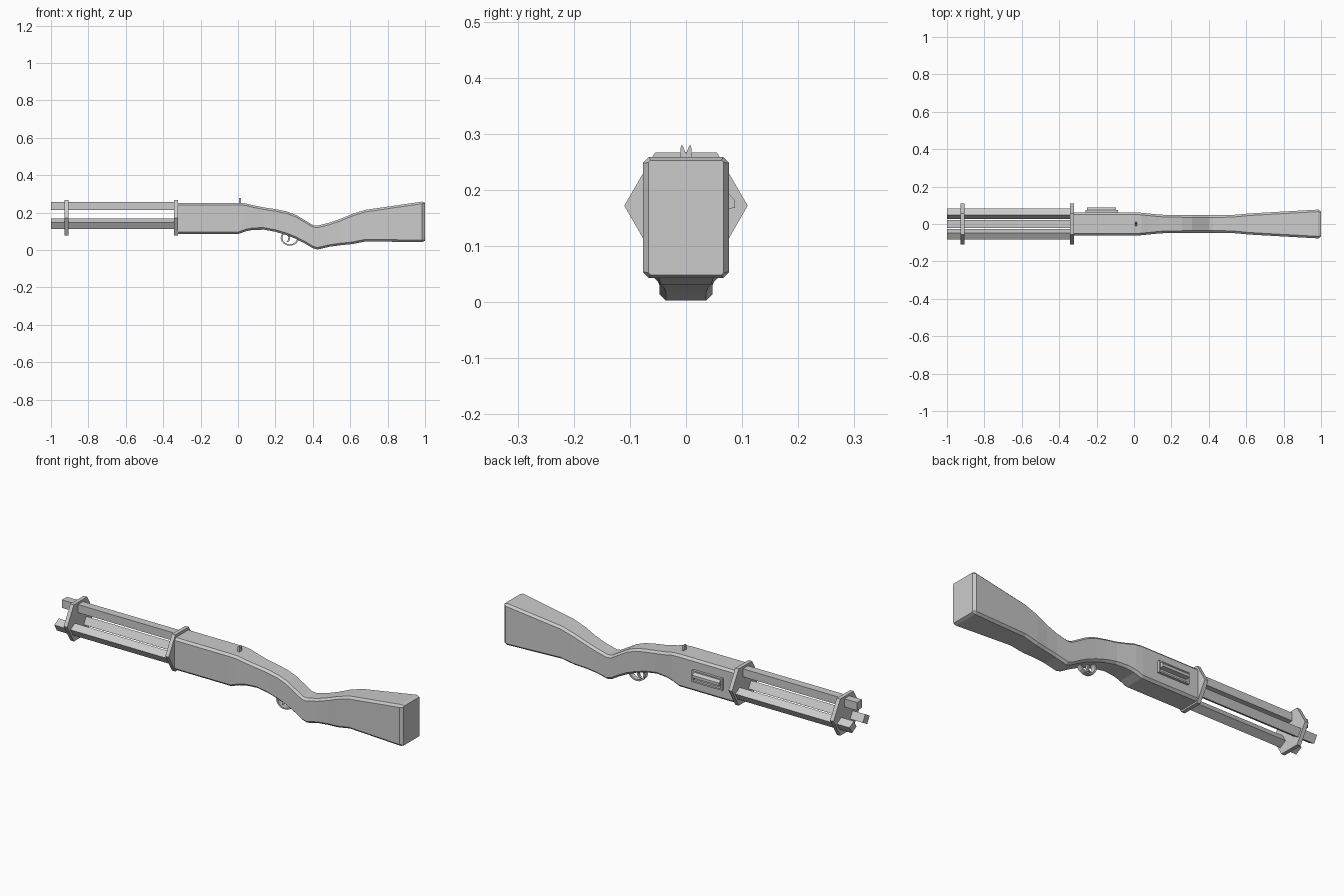
import bpy, bmesh
from math import cos, sin, pi, radians

if "Cube" in bpy.data.objects:
    bpy.data.objects.remove(bpy.data.objects["Cube"])


def make(name, verts, faces):
    me = bpy.data.meshes.new(name)
    me.from_pydata(verts, [], faces)
    bm = bmesh.new()
    bm.from_mesh(me)
    bmesh.ops.recalc_face_normals(bm, faces=bm.faces)
    bm.to_mesh(me)
    bm.free()
    ob = bpy.data.objects.new(name, me)
    bpy.context.collection.objects.link(ob)
    return ob


def loft(name, rings, closed=False):
    """Skin equal-length rings; cap the ends unless closed."""
    n, m = len(rings[0]), len(rings)
    verts = [p for r in rings for p in r]
    faces = [(i * n + j, i * n + (j + 1) % n,
              (i + 1) % m * n + (j + 1) % n, (i + 1) % m * n + j)
             for i in range(m if closed else m - 1) for j in range(n)]
    if not closed:
        faces += [tuple(range(n)), tuple(range((m - 1) * n, m * n))]
    return make(name, verts, faces)


def prism(name, x0, x1, yz):
    return loft(name, [[(x, y, z) for y, z in yz] for x in (x0, x1)])


def box(name, x0, x1, y0, y1, z0, z1):
    return prism(name, x0, x1, [(y0, z0), (y1, z0), (y1, z1), (y0, z1)])


def section(x, top, bottom, w, c=0.011):
    half = [(w - c, bottom), (w, bottom + c), (w, top - c), (w - c, top)]
    return [(x, y, z) for y, z in half + [(-y, z) for y, z in reversed(half)]]


# Body and stock: x, top z, bottom z, half width
stations = [
    (-0.325, 0.253, 0.085, 0.062), (0.0, 0.253, 0.085, 0.062),
    (0.04, 0.250, 0.100, 0.060), (0.08, 0.240, 0.108, 0.056),
    (0.14, 0.228, 0.109, 0.050), (0.20, 0.219, 0.098, 0.048),
    (0.26, 0.207, 0.080, 0.047), (0.31, 0.188, 0.060, 0.047),
    (0.36, 0.158, 0.034, 0.047), (0.40, 0.134, 0.010, 0.047),
    (0.425, 0.131, 0.003, 0.047), (0.49, 0.147, 0.018, 0.047),
    (0.55, 0.168, 0.026, 0.050), (0.61, 0.193, 0.032, 0.056),
    (0.68, 0.215, 0.046, 0.060), (0.985, 0.259, 0.043, 0.077)]
rings = [section(*s) for s in stations]
rings.append(section(1.0, 0.253, 0.049, 0.067, 0.004))
loft("body_and_stock", rings)

# Hexagonal barrel plates
CZ = 0.172
hexa = [(0.11 * cos(i * pi / 3), CZ + 0.11 * sin(i * pi / 3)) for i in range(6)]
prism("front_plate", -0.927, -0.907, hexa)
prism("rear_plate", -0.342, -0.322, hexa)

# Three square barrels spaced around the axis
for k in range(3):
    a = radians(90 + 120 * k)
    cy, cz = 0.063 * cos(a), CZ + 0.063 * sin(a)
    sq = [(cy + 0.0295 * cos(a + pi / 4 + i * pi / 2),
           cz + 0.0295 * sin(a + pi / 4 + i * pi / 2)) for i in range(4)]
    prism(f"barrel_{k + 1}", -1.0, -0.33, sq)

# Rear sight with a V notch
prism("sight", 0.005, 0.016, [(-0.012, 0.25), (0.012, 0.25), (0.009, 0.279),
                             (0.006, 0.279), (0, 0.265), (-0.006, 0.279), (-0.009, 0.279)])

# Trigger guard ring
guard = []
for i in range(16):
    t = 2 * pi * i / 16
    guard.append([(0.277 + r * cos(t), y, 0.065 + 0.85 * r * sin(t))
                  for r, y in ((0.049, -0.012), (0.049, 0.012), (0.040, 0.012), (0.040, -0.012))])
loft("trigger_guard", guard, closed=True)

# Curved trigger
path = [(0.265, 0.09), (0.274, 0.068), (0.272, 0.052), (0.262, 0.042)]
loft("trigger", [[(x - 0.005, -0.006, z), (x + 0.005, -0.006, z),
                  (x + 0.005, 0.006, z), (x - 0.005, 0.006, z)] for x, z in path])

# Side port frame and raised bolt
for nm, x0, x1, z0, z1 in (("top", -0.26, -0.085, 0.192, 0.200),
                           ("bottom", -0.26, -0.085, 0.140, 0.148),
                           ("front", -0.26, -0.252, 0.148, 0.192),
                           ("rear", -0.093, -0.085, 0.148, 0.192)):
    box("port_frame_" + nm, x0, x1, 0.055, 0.075, z0, z1)
prism("port_bolt", -0.252, -0.097,
      [(0.055, 0.165), (0.087, 0.168), (0.087, 0.182), (0.076, 0.194), (0.055, 0.194)])
